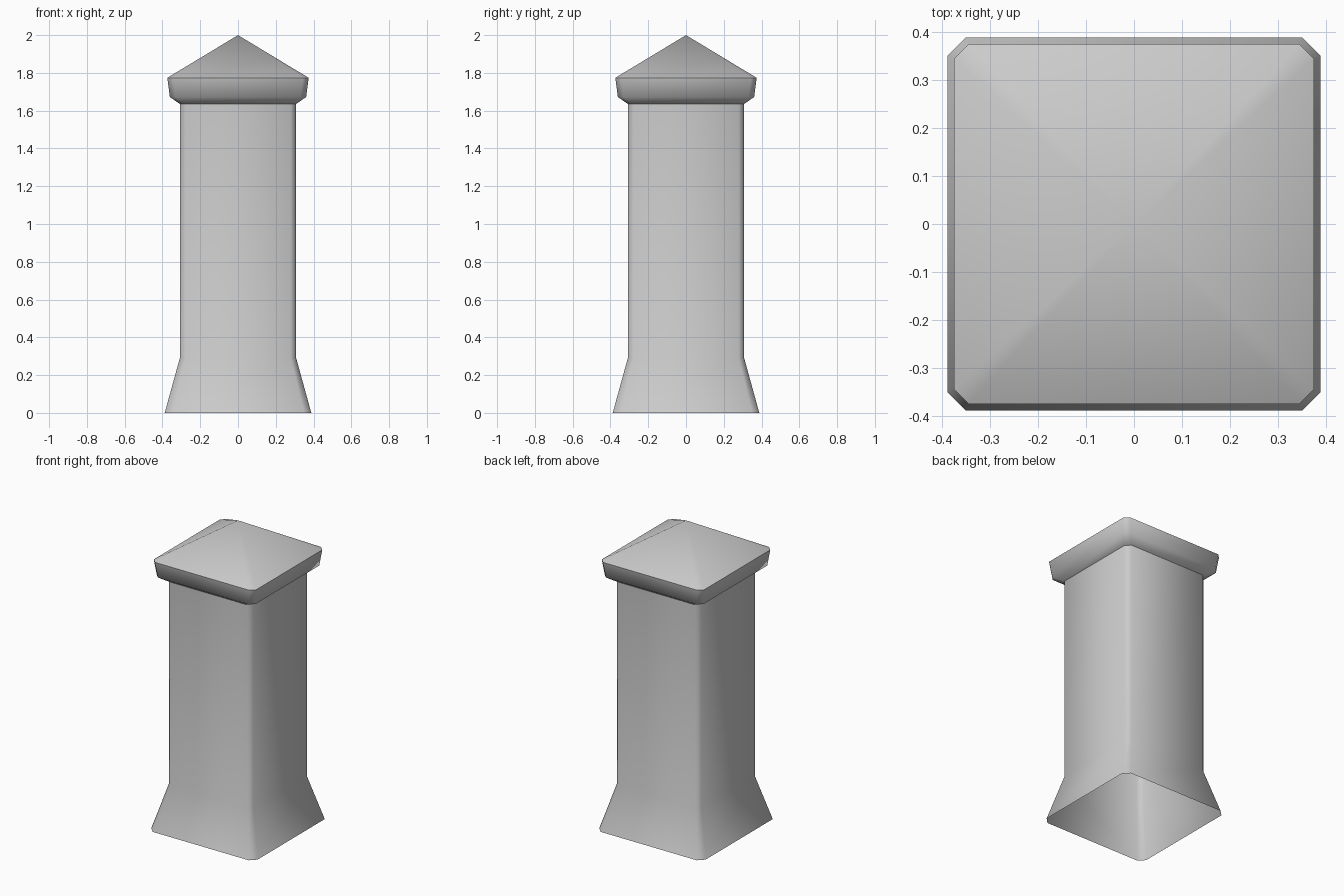
import bpy, bmesh, math

cube = bpy.data.objects.get("Cube")
if cube:
    bpy.data.objects.remove(cube, do_unlink=True)

stone = bpy.data.materials.new("pale grey")
stone.use_nodes = True
stone.diffuse_color = (0.6, 0.6, 0.6, 1)
stone.node_tree.nodes["Principled BSDF"].inputs["Base Color"].default_value = stone.diffuse_color


def ring(bm, half, cut, z):
    """Square outline with chamfered corners."""
    a, b = half, half - cut
    outline = [(a, -b), (a, b), (b, a), (-b, a), (-a, b), (-a, -b), (-b, -a), (b, -a)]
    return [bm.verts.new((x, y, z)) for x, y in outline]


def loft(name, sections, apex=None):
    """Open shell through the sections, with an optional pointed top."""
    bm = bmesh.new()
    rings = [ring(bm, *s) for s in sections]
    for low, high in zip(rings, rings[1:]):
        for i in range(8):
            j = (i + 1) % 8
            bm.faces.new((low[i], low[j], high[j], high[i]))
    if apex:
        tip = bm.verts.new((0, 0, apex))
        for i in range(8):
            bm.faces.new((rings[-1][i], rings[-1][(i + 1) % 8], tip))
    mesh = bpy.data.meshes.new(name)
    bm.to_mesh(mesh)
    bm.free()
    mesh.materials.append(stone)
    obj = bpy.data.objects.new(name, mesh)
    bpy.context.collection.objects.link(obj)
    bpy.ops.object.select_all(action="DESELECT")
    obj.select_set(True)
    bpy.context.view_layer.objects.active = obj
    bpy.ops.object.shade_smooth_by_angle(angle=math.radians(55))


# Hollow post with a flared foot, open underneath
loft("post", [(0.388, 0.038, 0), (0.308, 0.03, 0.29), (0.308, 0.03, 1.636)])

# Cap with a bevelled underside and pyramid roof
loft("cap", [(0.308, 0.03, 1.636), (0.361, 0.03, 1.672), (0.374, 0.03, 1.774)], apex=2.0)
